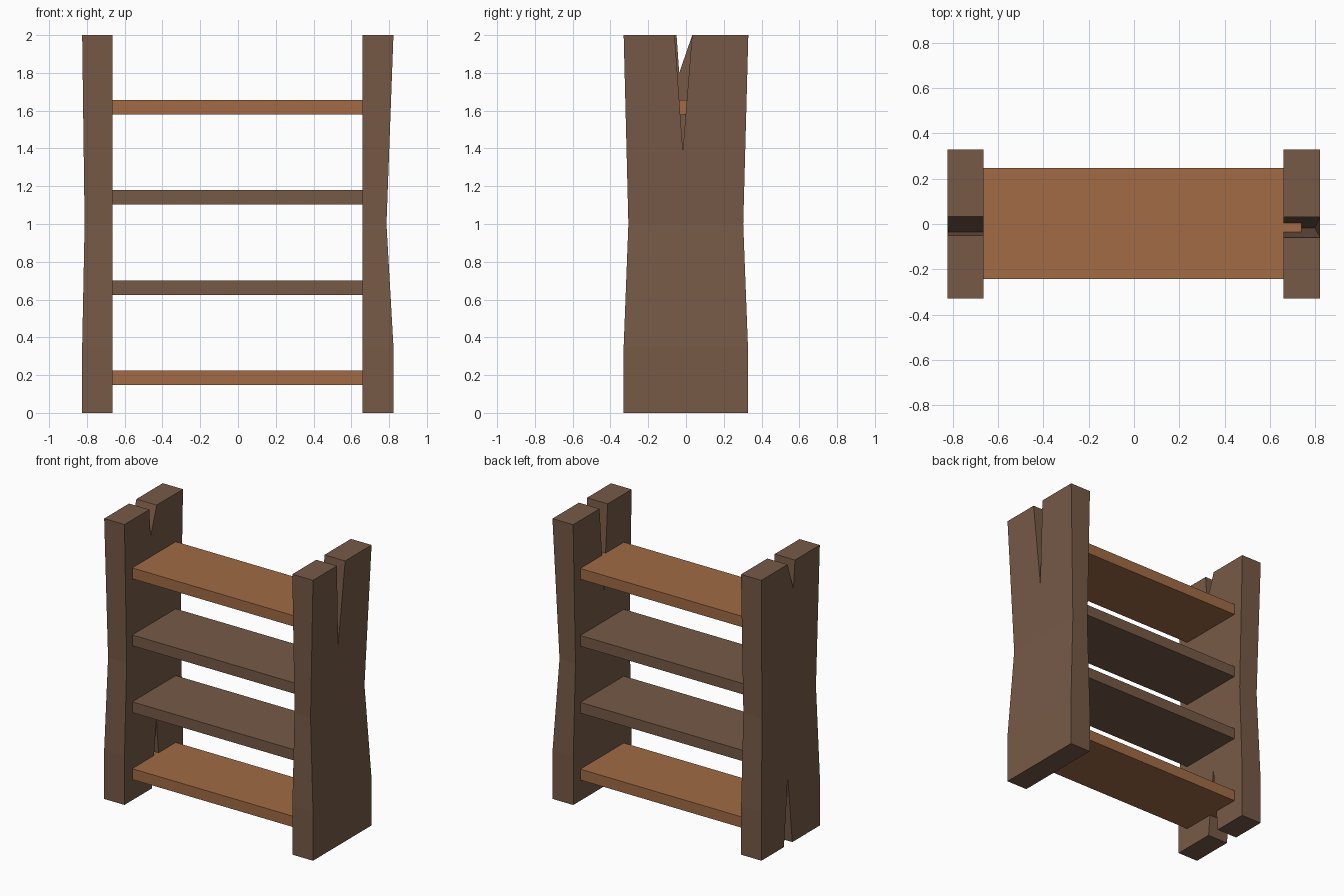
import bpy
import bmesh

if "Cube" in bpy.data.objects:
    bpy.data.objects.remove(bpy.data.objects["Cube"])


def material(name, rgb):
    m = bpy.data.materials.new(name)
    m.diffuse_color = (*rgb, 1.0)
    m.use_nodes = True
    m.node_tree.nodes["Principled BSDF"].inputs["Base Color"].default_value = m.diffuse_color
    return m


DARK = material("dark brown wood", (0.184, 0.102, 0.063))
LIGHT = material("warm orange wood", (0.356, 0.147, 0.060))


def add_object(name, bm, mat):
    bmesh.ops.recalc_face_normals(bm, faces=bm.faces)
    mesh = bpy.data.meshes.new(name)
    bm.to_mesh(mesh)
    bm.free()
    mesh.materials.append(mat)
    obj = bpy.data.objects.new(name, mesh)
    bpy.context.collection.objects.link(obj)


def waist_inset(z, waist, amount):
    """How far the side is pulled in at height z, deepest at the waist."""
    if z <= 0.35:
        return 0.0
    if z <= waist:
        return amount * (z - 0.35) / (waist - 0.35)
    return amount * (2.0 - z) / (2.0 - waist)


def post(name, inner, outer, top_notch, bottom_notch, inset):
    # Side outline in y, z, split by the notches
    right = [(0.328, 0), (0.328, 0.35), (0.303, 1.0), (0.33, 2)]
    left = [(-0.33, 2), (-0.305, 1.0), (-0.33, 0.35), (-0.33, 0)]
    outline = right + top_notch + left + bottom_notch
    bm = bmesh.new()
    face = bm.faces.new([bm.verts.new((inner, y, z)) for y, z in outline])
    res = bmesh.ops.extrude_face_region(bm, geom=[face])
    for v in res["geom"]:
        if isinstance(v, bmesh.types.BMVert):
            v.co.x = outer
    # Cut at the bends, then pull the outer face in
    for z in (0.35, 1.0):
        bmesh.ops.bisect_plane(bm, geom=bm.verts[:] + bm.edges[:] + bm.faces[:],
                               dist=1e-5, plane_co=(0, 0, z), plane_no=(0, 0, 1))
    sign = 1 if outer > 0 else -1
    for v in bm.verts:
        if abs(v.co.x - outer) < 1e-4:
            v.co.x -= sign * waist_inset(v.co.z, 1.0, inset)
    add_object(name, bm, DARK)


# Split side posts
post("right_post", 0.66, 0.823,
     [(0.032, 2), (-0.017, 1.39), (-0.06, 2)], [], 0.037)
post("left_post", -0.665, -0.825,
     [(0.033, 2), (-0.036, 1.8), (-0.05, 2)],
     [(-0.02, 0), (0.03, 0.48), (0.075, 0)], 0.013)

# Shelves, set into the posts
for i, (z0, mat) in enumerate([(0.148, LIGHT), (0.625, DARK), (1.102, DARK), (1.58, LIGHT)]):
    bm = bmesh.new()
    bmesh.ops.create_cube(bm, size=1)
    for v in bm.verts:
        v.co = (v.co.x * 1.48, v.co.y * 0.49 + 0.003, z0 + (v.co.z + 0.5) * 0.077)
    add_object(f"shelf_{i + 1}", bm, mat)
